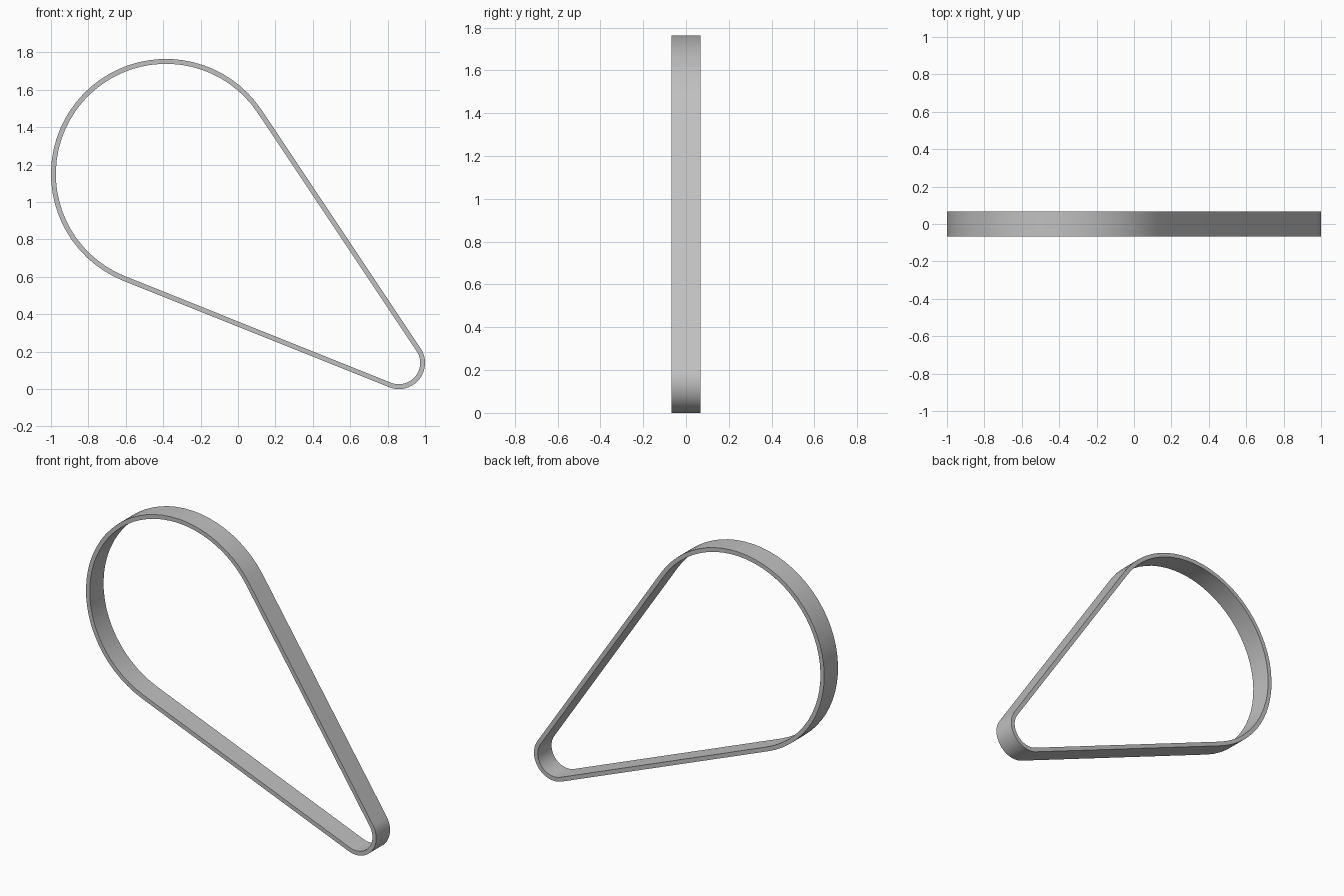
import bpy
import bmesh
from math import acos, atan2, cos, sin, hypot, radians, tau

cube = bpy.data.objects.get("Cube")
if cube:
    bpy.data.objects.remove(cube, do_unlink=True)

# Belt dimensions: two pulley circles (x, z, outer radius)
BIG = (-0.385, 1.15, 0.615)
SMALL = (0.86, 0.14, 0.14)
THICKNESS = 0.026
HALF_WIDTH = 0.068
STEPS = 40

grey = bpy.data.materials.new("belt grey")
grey.use_nodes = True
colour = (0.53, 0.53, 0.53, 1)
grey.diffuse_color = colour
grey.node_tree.nodes["Principled BSDF"].inputs["Base Color"].default_value = colour


def arc(circle, inset, start, end):
    x, z, radius = circle
    r = radius - inset
    angles = [start + (end - start) * i / STEPS for i in range(STEPS + 1)]
    return [(x + r * cos(a), z + r * sin(a)) for a in angles]


def loop(inset):
    # Closed outline: arc round each pulley, joined by the outer tangents
    dx, dz = SMALL[0] - BIG[0], SMALL[1] - BIG[1]
    axis = atan2(dz, dx)
    spread = acos((BIG[2] - SMALL[2]) / hypot(dx, dz))
    return (arc(BIG, inset, axis + spread, axis - spread + tau)
            + arc(SMALL, inset, axis - spread, axis + spread))


# Sweep the rectangular section round the outline
bm = bmesh.new()
rings = [[bm.verts.new((x, y, z)) for x, z in loop(inset)]
         for inset, y in ((0, -HALF_WIDTH), (0, HALF_WIDTH),
                          (THICKNESS, HALF_WIDTH), (THICKNESS, -HALF_WIDTH))]
count = len(rings[0])
for k in range(4):
    a, b = rings[k], rings[(k + 1) % 4]
    for i in range(count):
        j = (i + 1) % count
        bm.faces.new((a[i], a[j], b[j], b[i]))
bmesh.ops.recalc_face_normals(bm, faces=bm.faces)

mesh = bpy.data.meshes.new("drive_belt")
bm.to_mesh(mesh)
bm.free()
mesh.materials.append(grey)
belt = bpy.data.objects.new("drive_belt", mesh)
bpy.context.collection.objects.link(belt)

# Smooth round the belt, sharp along its rims
bpy.ops.object.select_all(action="DESELECT")
belt.select_set(True)
bpy.context.view_layer.objects.active = belt
bpy.ops.object.shade_smooth_by_angle(angle=radians(30))
